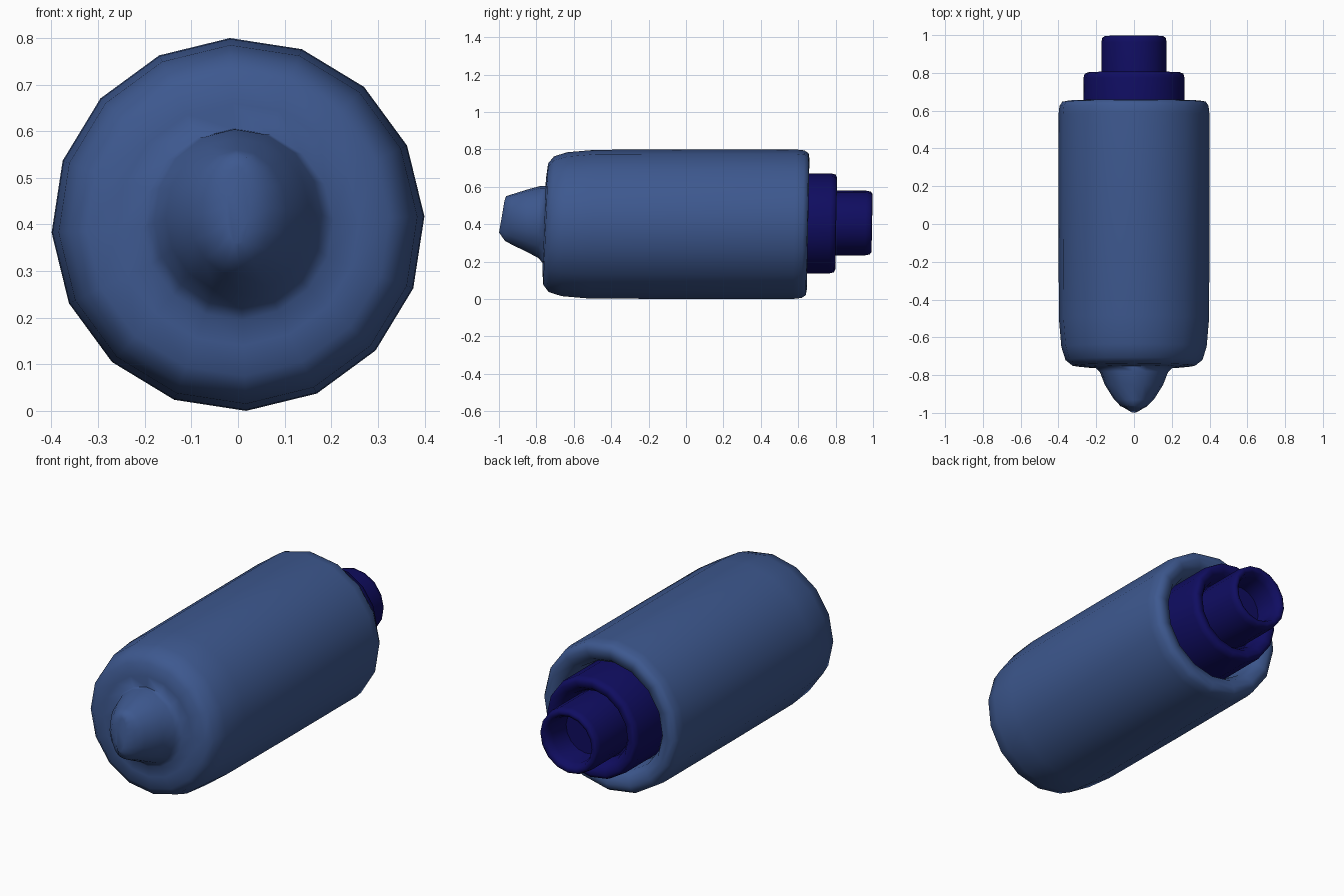
import bpy, bmesh
from math import sin, cos, pi, radians

cube = bpy.data.objects.get("Cube")
if cube:
    bpy.data.objects.remove(cube)

SIDES = 16


def make_material(name, rgb):
    mat = bpy.data.materials.new(name)
    mat.use_nodes = True
    mat.diffuse_color = (*rgb, 1)
    mat.node_tree.nodes["Principled BSDF"].inputs["Base Color"].default_value = (*rgb, 1)
    return mat


def round_ring(y, r, cz=0.4, slope=0.02):
    return (y, r, r, cz, slope)


def loft(name, rings, mat, sharp=75):
    """Skin elliptical rings (y, x radius, z radius, centre z, lean) along y."""
    bm = bmesh.new()
    loops = []
    for y, rx, rz, cz, slope in rings:
        loop = []
        for i in range(SIDES):
            a = 2 * pi * i / SIDES + radians(2.5)
            dz = rz * sin(a)
            loop.append(bm.verts.new((rx * cos(a), y + slope * dz, cz + dz)))
        loops.append(loop)
    for a, b in zip(loops, loops[1:]):
        for i in range(SIDES):
            j = (i + 1) % SIDES
            bm.faces.new((a[i], a[j], b[j], b[i]))
    bm.faces.new(loops[0])
    bm.faces.new(loops[-1])
    bmesh.ops.recalc_face_normals(bm, faces=bm.faces)
    mesh = bpy.data.meshes.new(name)
    bm.to_mesh(mesh)
    bm.free()
    mesh.materials.append(mat)
    obj = bpy.data.objects.new(name, mesh)
    bpy.context.collection.objects.link(obj)
    bpy.ops.object.select_all(action='DESELECT')
    obj.select_set(True)
    bpy.context.view_layer.objects.active = obj
    bpy.ops.object.shade_smooth_by_angle(angle=radians(sharp))
    return obj


steel_blue = make_material("steel blue", (0.047, 0.098, 0.275))
navy = make_material("navy", (0.005, 0.004, 0.12))

# Slanted nose tip, narrowing to an upright blunt edge
nose = [
    (-0.985, 0.025, 0.085, 0.44, 0.17),
    (-0.965, 0.070, 0.120, 0.43, 0.02),
    (-0.930, 0.105, 0.135, 0.425, 0.0),
    (-0.850, 0.155, 0.167, 0.418, 0.0),
    (-0.785, 0.180, 0.192, 0.412, 0.03),
]
# Barrel with soft shoulders and a hollow rear end
barrel = [round_ring(y, r, slope=0.04) for y, r in
          [(-0.760, 0.205), (-0.757, 0.26), (-0.750, 0.325),
           (-0.720, 0.363), (-0.650, 0.385), (-0.500, 0.398)]]
barrel += [round_ring(y, r) for y, r in
           [(0.0, 0.4), (0.58, 0.4), (0.625, 0.395), (0.648, 0.38),
            (0.653, 0.35), (0.64, 0.31), (0.60, 0.285), (0.50, 0.275)]]
loft("barrel_and_nose", nose + barrel, steel_blue)

# Collar with a shallow recess around the socket
loft("collar", [round_ring(y, r, 0.404) for y, r in
                [(0.50, 0.268), (0.77, 0.268), (0.795, 0.262), (0.803, 0.245),
                 (0.795, 0.215), (0.76, 0.19), (0.72, 0.18)]], navy)

# Hollow socket at the rear
loft("rear_socket", [round_ring(y, r, 0.406) for y, r in
                     [(0.70, 0.173), (0.96, 0.173), (0.985, 0.168), (0.995, 0.155),
                      (0.985, 0.135), (0.95, 0.122), (0.84, 0.118)]], navy)
